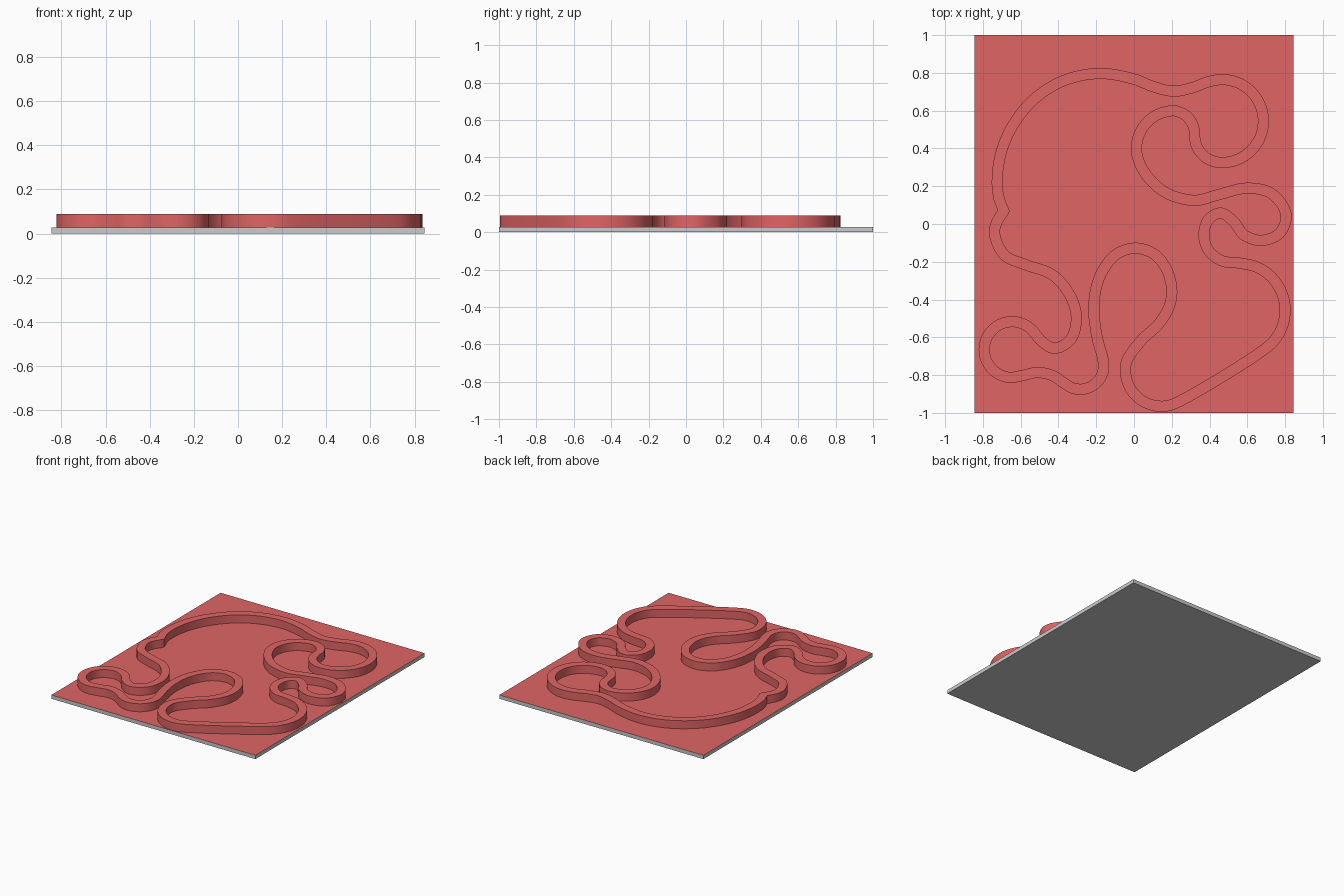
import bpy, bmesh, math
from mathutils import Vector

if "Cube" in bpy.data.objects:
    bpy.data.objects.remove(bpy.data.objects["Cube"])

BASE_H, TOP_H, HALF_W = 0.028, 0.088, 0.029


def arc(cx, cy, r, a0, a1):
    """Points along a circular bend, angles in degrees."""
    n = max(2, round(abs(a1 - a0) / 22))
    ang = [math.radians(a0 + (a1 - a0) * i / n) for i in range(n + 1)]
    return [(cx + r * math.cos(a), cy + r * math.sin(a)) for a in ang]


def smooth_path(pts, steps=7):
    """Centripetal Catmull-Rom curve through the points."""
    p = [Vector(q) for q in pts]
    p = [2 * p[0] - p[1]] + p + [2 * p[-1] - p[-2]]
    out = []
    for a, b, c, d in zip(p, p[1:], p[2:], p[3:]):
        t1 = (b - a).length ** 0.5
        t2 = t1 + (c - b).length ** 0.5
        t3 = t2 + (d - c).length ** 0.5
        for i in range(steps):
            t = t1 + (t2 - t1) * i / steps
            a1 = a.lerp(b, t / t1)
            a2 = b.lerp(c, (t - t1) / (t2 - t1))
            a3 = c.lerp(d, (t - t2) / (t3 - t2))
            b1 = a1.lerp(a2, t / t2)
            b2 = a2.lerp(a3, (t - t1) / (t3 - t1))
            out.append(b1.lerp(b2, (t - t1) / (t2 - t1)))
    return out


red = bpy.data.materials.new("red")
red.diffuse_color = (0.75, 0.13, 0.13, 1)
red.use_nodes = True
red.node_tree.nodes["Principled BSDF"].inputs["Base Color"].default_value = red.diffuse_color

# Base plate: grey, with a red top face
bpy.ops.mesh.primitive_cube_add(size=1, location=(0, 0, BASE_H / 2))
plate = bpy.context.object
plate.name = "base_plate"
plate.scale = (1.688, 2, BASE_H)
bpy.ops.object.transform_apply(location=True, rotation=False, scale=True)
plate.data.materials.append(None)
plate.data.materials.append(red)
for f in plate.data.polygons:
    f.material_index = 1 if f.normal.z > 0.5 else 0

# Wall centre line, starting and ending at the sharp kink on the left
path = [(-0.69, 0.07), (-0.718, 0.15), (-0.723, 0.26), (-0.70, 0.39), (-0.64, 0.525),
        (-0.53, 0.66), (-0.37, 0.76), (-0.18, 0.797), (0.0, 0.767), (0.10, 0.728),
        (0.21, 0.703), (0.31, 0.722)]
path += arc(0.465, 0.545, 0.22, 110, -90)            # top right loop
path += arc(0.465, 0.47, 0.145, -115, -180)
path += arc(0.2, 0.48, 0.12, 10, 80)
path += arc(0.213, 0.40, 0.2, 95, 190)
path += [(0.065, 0.26), (0.17, 0.165), (0.32, 0.125), (0.45, 0.156), (0.60, 0.19),
         (0.73, 0.16), (0.805, 0.05), (0.77, -0.05), (0.67, -0.087), (0.58, -0.056),
         (0.53, 0.01), (0.46, 0.058), (0.395, 0.025), (0.37, -0.06), (0.395, -0.14),
         (0.465, -0.195)]
path += arc(0.55, -0.457, 0.25, 88, -58)             # lower right bulge
path += arc(0.145, -0.775, 0.19, -58, -195)
path += [(0.04, -0.615), (0.13, -0.53), (0.185, -0.44), (0.20, -0.35), (0.17, -0.235),
         (0.10, -0.155), (0.0, -0.128), (-0.10, -0.165), (-0.17, -0.255), (-0.205, -0.36),
         (-0.212, -0.48), (-0.193, -0.61)]
path += arc(-0.285, -0.75, 0.125, 10, -130)
path += [(-0.43, -0.803), (-0.51, -0.786), (-0.58, -0.80)]
path += arc(-0.645, -0.665, 0.148, -95, -315)        # bottom left loop
path += [(-0.49, -0.62), (-0.42, -0.658), (-0.335, -0.61), (-0.305, -0.50), (-0.335, -0.385),
         (-0.43, -0.27), (-0.57, -0.217), (-0.685, -0.165), (-0.738, -0.055), (-0.73, 0.0),
         (-0.69, 0.07)]

# Raised wall: mitred rectangular section swept along the centre line
line = smooth_path(path)
bm = bmesh.new()
rings = []
for i, p in enumerate(line):
    d0 = (p - line[i - 1]).normalized()
    d1 = (line[(i + 1) % len(line)] - p).normalized()
    t = (d0 + d1).normalized()
    nrm = Vector((-t.y, t.x))
    off = nrm * HALF_W / max(0.6, t.dot(d1))
    rings.append([bm.verts.new((*(p + s * off), z)) for s, z in
                  ((1, BASE_H), (1, TOP_H), (-1, TOP_H), (-1, BASE_H))])
for i, r in enumerate(rings):
    q = rings[(i + 1) % len(rings)]
    for k in range(4):
        bm.faces.new((r[k], r[(k + 1) % 4], q[(k + 1) % 4], q[k]))
bmesh.ops.recalc_face_normals(bm, faces=bm.faces)
mesh = bpy.data.meshes.new("winding_wall")
bm.to_mesh(mesh)
bm.free()
wall = bpy.data.objects.new("winding_wall", mesh)
bpy.context.collection.objects.link(wall)
mesh.materials.append(red)
bpy.ops.object.select_all(action='DESELECT')
wall.select_set(True)
bpy.context.view_layer.objects.active = wall
bpy.ops.object.shade_smooth_by_angle(angle=math.radians(30))
